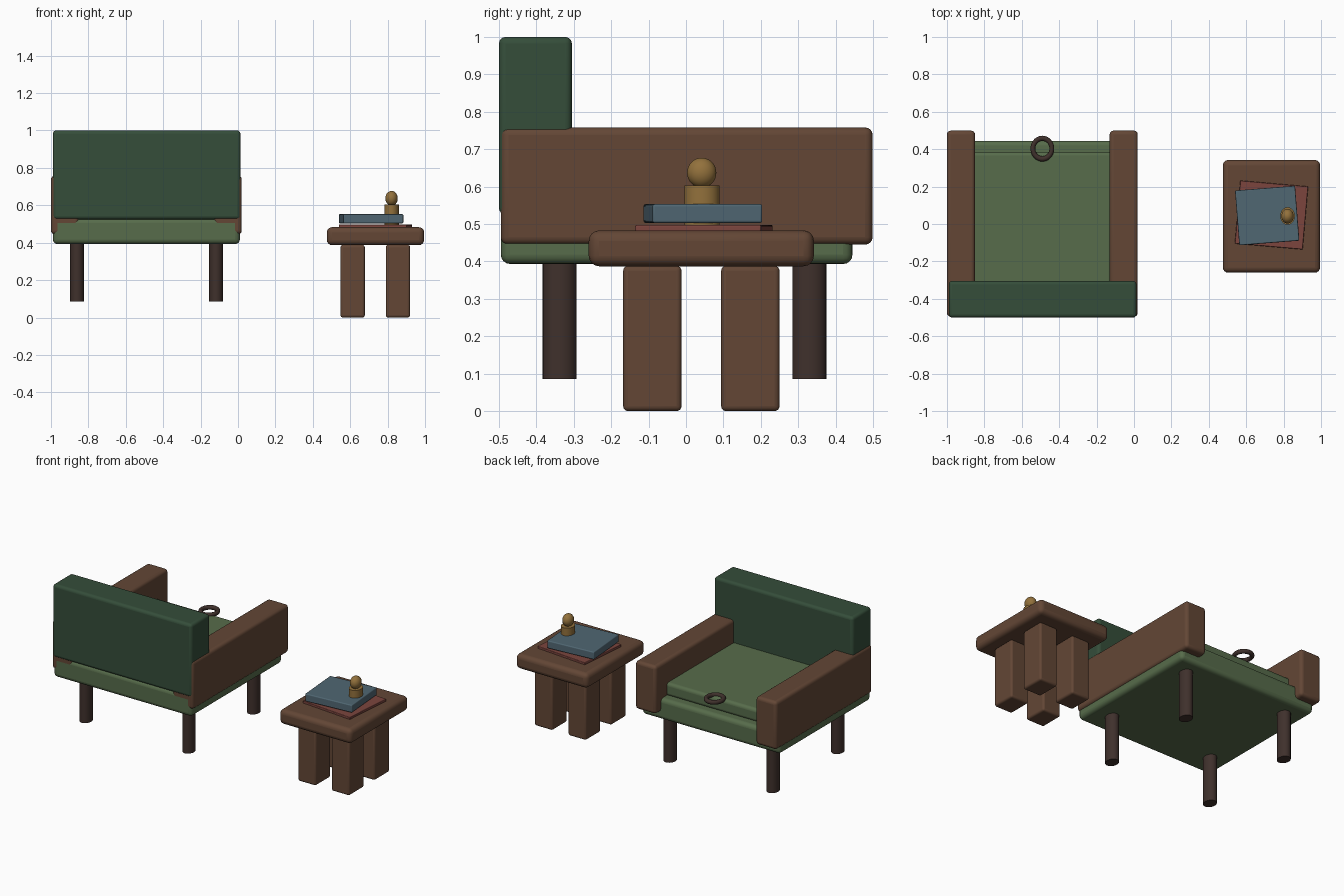
import bpy, math

if "Cube" in bpy.data.objects:
    bpy.data.objects.remove(bpy.data.objects["Cube"])


def material(name, rgb):
    m = bpy.data.materials.new(name)
    m.diffuse_color = (*rgb, 1)
    m.use_nodes = True
    m.node_tree.nodes["Principled BSDF"].inputs["Base Color"].default_value = m.diffuse_color
    return m


DARK_GREEN = material("dark_green", (0.035, 0.075, 0.042))
GREEN = material("green", (0.095, 0.150, 0.070))
WOOD = material("wood", (0.125, 0.062, 0.036))
DARK_WOOD = material("dark_wood", (0.050, 0.030, 0.025))
RED = material("red", (0.200, 0.060, 0.048))
BLUE = material("blue", (0.080, 0.135, 0.170))
GOLD = material("gold", (0.290, 0.165, 0.045))


def finish(name, mat):
    ob = bpy.context.object
    ob.name = name
    ob.data.materials.append(mat)
    bpy.ops.object.shade_smooth_by_angle(angle=math.radians(35))
    return ob


def box(name, xr, yr, zr, mat, bevel, turn=0):
    """Rounded box spanning the given ranges, turned about its centre."""
    spans = (xr, yr, zr)
    bpy.ops.mesh.primitive_cube_add(size=1, location=[(a + b) / 2 for a, b in spans])
    ob = bpy.context.object
    ob.scale = [b - a for a, b in spans]
    bpy.ops.object.transform_apply(location=False, rotation=False, scale=True)
    ob.rotation_euler.z = math.radians(turn)
    finish(name, mat)
    mod = ob.modifiers.new("bevel", "BEVEL")
    mod.width = bevel
    mod.segments = 4
    return ob


def post(name, x, y, zr, rx, ry, mat):
    """Upright oval cylinder."""
    bpy.ops.mesh.primitive_cylinder_add(vertices=32, radius=1, depth=zr[1] - zr[0],
                                        location=(x, y, sum(zr) / 2))
    bpy.context.object.scale = (rx, ry, 1)
    bpy.ops.object.transform_apply(location=False, rotation=False, scale=True)
    return finish(name, mat)


# Armchair body
box("seat_base", (-0.99, 0.01), (-0.495, 0.445), (0.393, 0.53), GREEN, 0.025)
box("seat_cushion", (-0.87, -0.115), (-0.49, 0.385), (0.525, 0.61), GREEN, 0.02)
box("backrest", (-0.99, 0.013), (-0.5, -0.305), (0.525, 1.0), DARK_GREEN, 0.018)
for side, x in (("left", -1.0), ("right", -0.13)):
    box(side + "_arm", (x, x + 0.15), (-0.495, 0.499), (0.445, 0.758), WOOD, 0.02)

# Armchair legs
for x in (-0.86, -0.117):
    for y in (-0.338, 0.33):
        post("chair_leg", x, y, (0.085, 0.40), 0.037, 0.045, DARK_WOOD)

# Ring lying on the front edge of the cushion
bpy.ops.mesh.primitive_torus_add(major_radius=0.055, minor_radius=0.014, major_segments=36,
                                 minor_segments=12, location=(-0.49, 0.403, 0.612))
bpy.context.object.scale = (0.92, 1, 1)
finish("ring", DARK_WOOD)

# Side table
box("table_top", (0.475, 0.995), (-0.26, 0.342), (0.387, 0.483), WOOD, 0.028)
for x in (0.548, 0.79):
    for y in (-0.168, 0.094):
        box("table_leg", (x, x + 0.13), (y, y + 0.156), (0.0, 0.388), WOOD, 0.013)

# Books
box("lower_book", (0.553, 0.917), (-0.121, 0.217), (0.478, 0.497), RED, 0.004, -5)
box("upper_book", (0.551, 0.873), (-0.102, 0.192), (0.503, 0.553), BLUE, 0.006, 4.5)

# Ornament
post("ornament_stem", 0.821, 0.043, (0.495, 0.603), 0.039, 0.047, GOLD)
bpy.ops.mesh.primitive_uv_sphere_add(segments=32, ring_count=16, radius=1,
                                     location=(0.821, 0.042, 0.637))
bpy.context.object.scale = (0.033, 0.039, 0.04)
finish("ornament_ball", GOLD)
